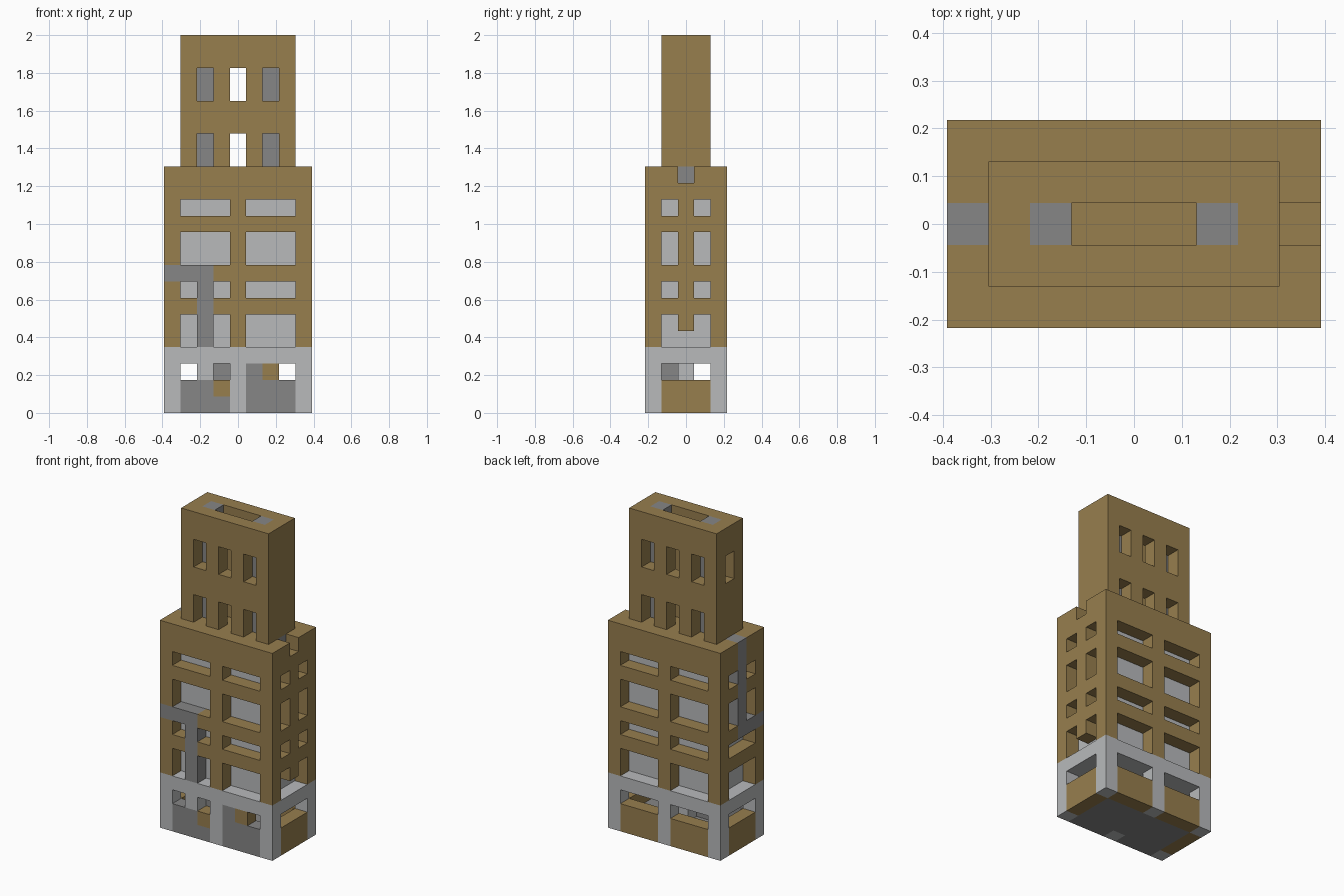
import bpy
import bmesh
from itertools import product
from mathutils import Vector

cube = bpy.data.objects.get("Cube")
if cube:
    bpy.data.objects.remove(cube, do_unlink=True)

NX, NY, NZ = 9, 5, 23
UNIT = 2 / NZ
cells = {}


def material(name, rgb):
    m = bpy.data.materials.new(name)
    m.use_nodes = True
    m.diffuse_color = (*rgb, 1)
    bsdf = next(n for n in m.node_tree.nodes if n.type == 'BSDF_PRINCIPLED')
    bsdf.inputs["Base Color"].default_value = (*rgb, 1)
    bsdf.inputs["Roughness"].default_value = 0.9
    return m


brown = material("brown_brick", (0.31, 0.21, 0.076))
light = material("light_grey_stone", (0.48, 0.49, 0.50))
dark = material("dark_grey_stone", (0.24, 0.24, 0.24))


def span(v):
    return range(v[0], v[1] + 1) if isinstance(v, tuple) else (v,)


def fill(part, x, y, z):
    """Put a solid block of grid units into a part; None carves it away."""
    for c in product(span(x), span(y), span(z)):
        if part:
            cells[c] = part
        else:
            cells.pop(c, None)


def carve(x, y, z):
    fill(None, x, y, z)


BAYS = ((1, 3), (5, 7))
INNER_X, INNER_Y = (1, 7), (1, 3)

# Main block: brick shell round a stone core
fill("facade_walls", (0, 8), (0, 4), (4, 14))
fill("inner_core", INNER_X, INNER_Y, (4, 13))
for z in ((4, 5), 7, (9, 10), 12):
    for bay, y in product(BAYS, (0, 4)):
        carve(bay, y, z)
    for x, y in product((0, 8), (1, 3)):
        carve(x, y, z)
carve(0, 2, (4, 5))
carve(0, 2, 7)
carve(8, 2, 4)
carve(8, 2, 14)
fill("roof_duct", 7, 2, 14)

# Ground floor: slab, posts, panels and what stands inside
fill("first_floor_slab", (0, 8), (0, 4), 3)
for x, y in product((0, 4, 8), (0, 4)):
    fill("ground_posts", x, y, (0, 2))
fill("ground_floor", INNER_X, INNER_Y, 0)
for bay in BAYS:
    fill("front_panels", bay, 0, (0, 1))
    fill("base_walls", bay, 4, (0, 1))
for x in (0, 8):
    fill("base_walls", x, INNER_Y, (0, 1))
fill("base_walls", 3, 0, 1)
fill("base_walls", 6, 0, 2)
fill("front_panels", 5, 0, 2)
fill("ground_posts", 2, 0, 2)
fill("inner_block", 3, 1, (1, 2))
fill("inner_post", 4, 2, (1, 2))

# Outer duct: up the front, round the corner, up the side
fill("outer_duct", 2, 0, (4, 8))
fill("outer_duct", (0, 1), 0, 8)
fill("outer_duct", 0, (1, 2), 8)
fill("outer_duct", 0, 2, (9, 14))

# Tower: hollow shaft with two inner columns
fill("tower_walls", INNER_X, INNER_Y, (15, 22))
carve((3, 5), 2, (15, 22))
for x in (2, 6):
    fill("tower_columns", x, 2, (15, 22))
for x, y, z in product((2, 4, 6), (1, 3), ((15, 16), (19, 20))):
    carve(x, y, z)
carve(1, 2, (19, 20))

MATERIALS = {
    "facade_walls": brown, "base_walls": brown, "tower_walls": brown,
    "inner_core": light, "first_floor_slab": light,
    "ground_posts": light, "inner_post": light,
    "ground_floor": dark, "front_panels": dark, "inner_block": dark,
    "outer_duct": dark, "roof_duct": dark, "tower_columns": dark,
}


def build(part, mat):
    """Make one object from the exposed sides of a part's grid units."""
    bm = bmesh.new()
    origin = Vector((NX / 2, NY / 2, 0))
    for c in [k for k, p in cells.items() if p == part]:
        for axis, side in product(range(3), (0, 1)):
            near = list(c)
            near[axis] += 2 * side - 1
            if tuple(near) in cells:
                continue
            base = Vector(c) - origin
            base[axis] += side
            u, v = Vector(), Vector()
            u[(axis + 1) % 3] = 1
            v[(axis + 2) % 3] = 1
            loop = [base, base + u, base + u + v, base + v]
            if not side:
                loop.reverse()
            bm.faces.new([bm.verts.new(p * UNIT) for p in loop])
    bmesh.ops.remove_doubles(bm, verts=bm.verts, dist=UNIT / 100)
    bmesh.ops.dissolve_limit(bm, angle_limit=0.01, verts=bm.verts, edges=bm.edges)
    mesh = bpy.data.meshes.new(part)
    bm.to_mesh(mesh)
    bm.free()
    mesh.materials.append(mat)
    bpy.context.collection.objects.link(bpy.data.objects.new(part, mesh))


for part, mat in MATERIALS.items():
    build(part, mat)
